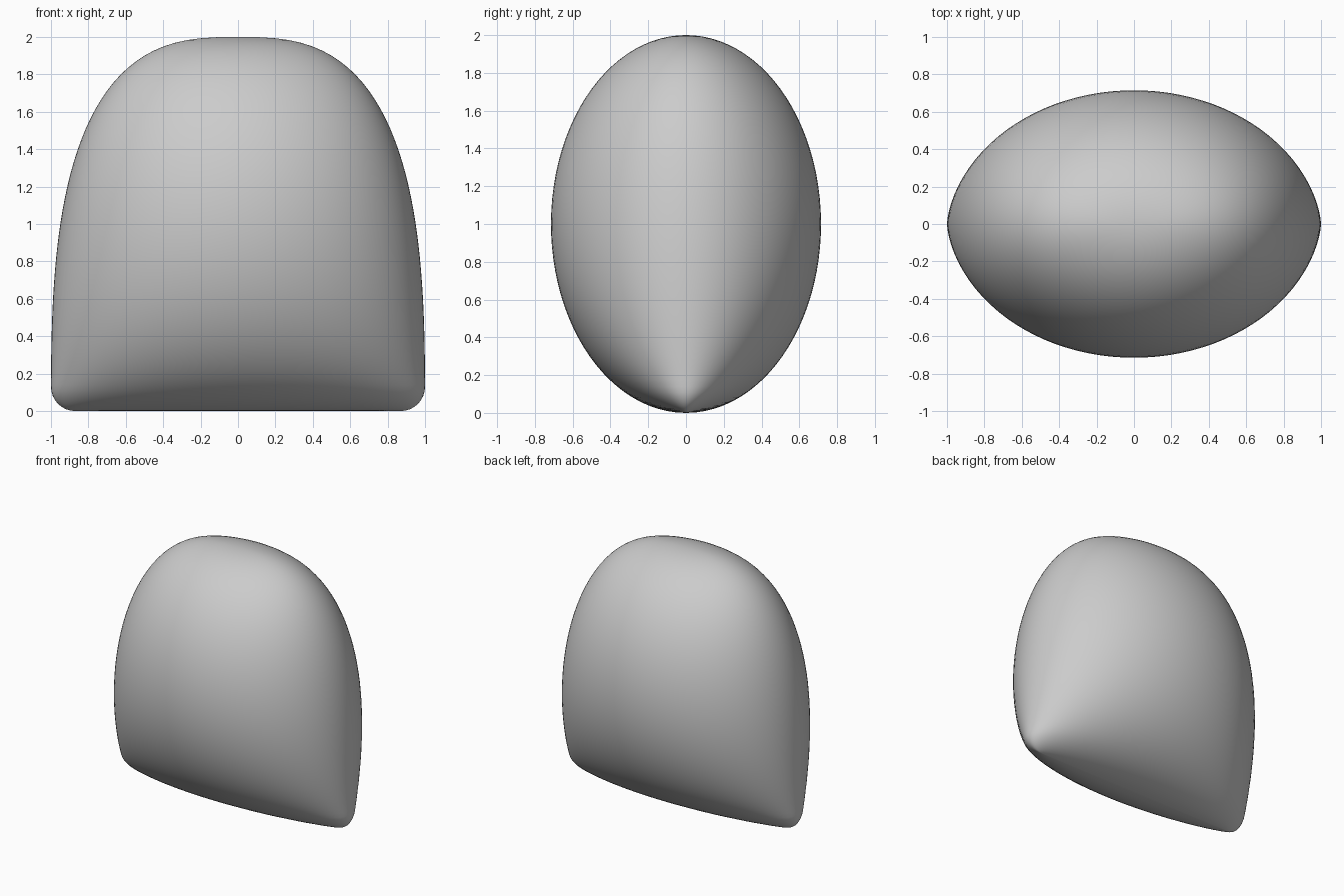
import bpy, bmesh, math

if "Cube" in bpy.data.objects:
    bpy.data.objects.remove(bpy.data.objects["Cube"])

RINGS, SIDES = 48, 96


def half_width(z):
    # front outline: domed top, nearly square bottom with small rounded corners
    a = max(0.0, 1 - (z / 2) ** 2.87) ** (1 / 2.87)
    r = 0.13
    if z < r:
        a -= r * (1 - math.sqrt(1 - (1 - z / r) ** 2))
    return a


def half_depth(z):
    # side outline: plain ellipse
    return 0.715 * math.sqrt(max(0.0, 1 - (z - 1) ** 2))


# elliptical cross-sections stacked from the bottom edge to the top
bm = bmesh.new()
rings = []
for i in range(RINGS):
    t = math.pi * (i + 0.15) / RINGS
    z = 1 - math.cos(t)
    if i == 0:
        z = 0.0
    a, b = half_width(z), max(half_depth(z), 0.002)
    rings.append([bm.verts.new((a * math.cos(2 * math.pi * k / SIDES),
                                b * math.sin(2 * math.pi * k / SIDES), z))
                  for k in range(SIDES)])
for lo, hi in zip(rings, rings[1:]):
    for k in range(SIDES):
        n = (k + 1) % SIDES
        bm.faces.new((lo[k], lo[n], hi[n], hi[k]))

# close the dome and the thin bottom edge
top = bm.verts.new((0, 0, 2))
for k in range(SIDES):
    bm.faces.new((rings[-1][k], rings[-1][(k + 1) % SIDES], top))
h = SIDES // 2
base = rings[0]
for k in range(h):
    quad = [base[k], base[-k % SIDES], base[-(k + 1) % SIDES], base[k + 1]]
    bm.faces.new(list(dict.fromkeys(quad)))

bmesh.ops.recalc_face_normals(bm, faces=bm.faces)
for f in bm.faces:
    f.smooth = True
mesh = bpy.data.meshes.new("domed_body")
bm.to_mesh(mesh)
bm.free()
bpy.context.collection.objects.link(bpy.data.objects.new("domed_body", mesh))
